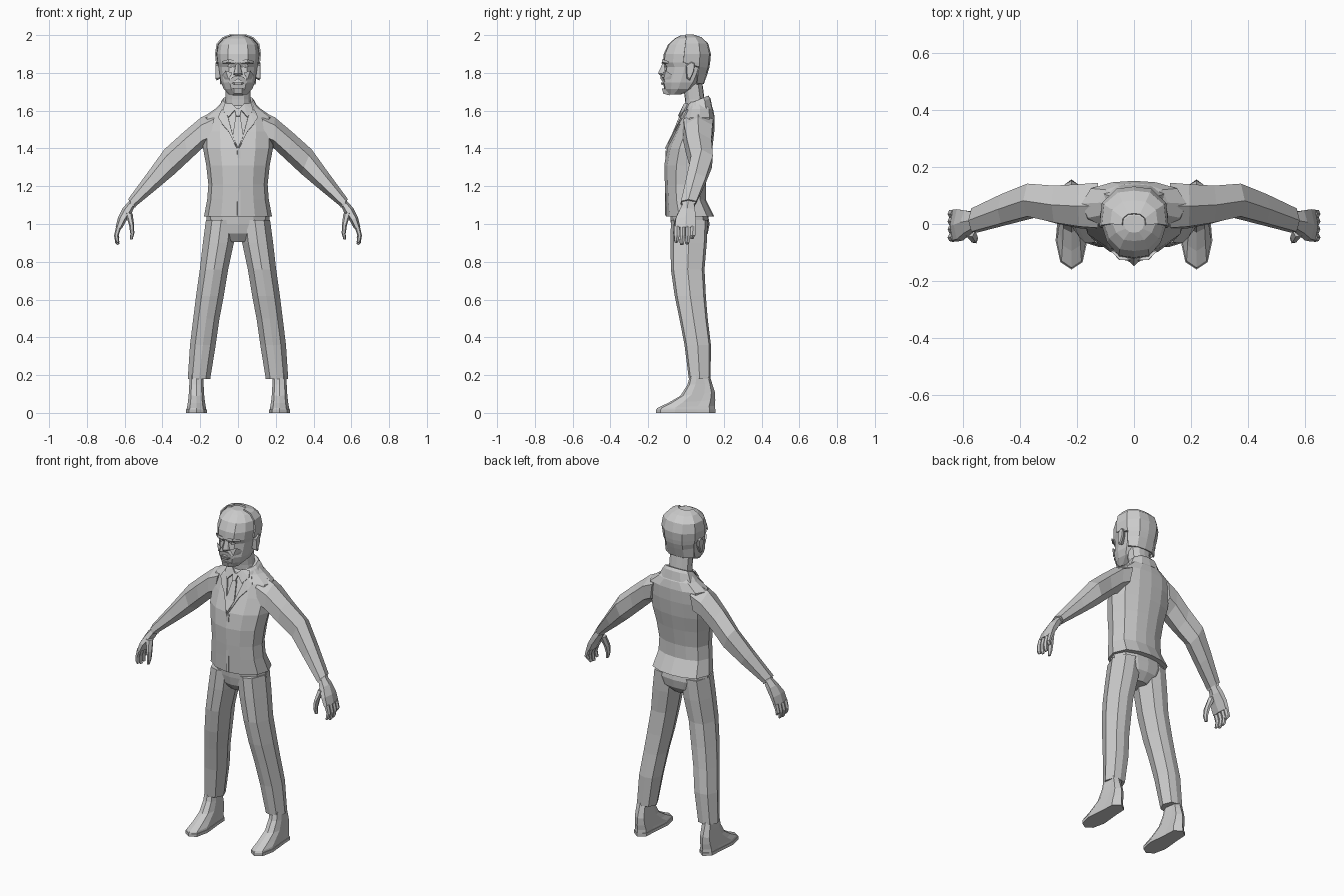
import bpy, bmesh, math
from mathutils import Vector
from mathutils.bvhtree import BVHTree

grey = bpy.data.materials.new("light grey")
grey.diffuse_color = (0.6, 0.6, 0.6, 1)


def finish(name, bm, mirror=False, thick=0):
    bmesh.ops.recalc_face_normals(bm, faces=bm.faces)
    me = bpy.data.meshes.new(name)
    bm.to_mesh(me)
    bm.free()
    me.materials.append(grey)
    ob = bpy.data.objects.new(name, me)
    bpy.context.collection.objects.link(ob)
    if thick:
        mod = ob.modifiers.new("thickness", 'SOLIDIFY')
        mod.thickness, mod.offset = thick, 0
    if mirror:
        ob.modifiers.new("mirror", 'MIRROR').use_mirror_merge = False
    return ob


def loft(name, rings, mirror=False, closed=True, thick=0):
    """Skin a list of equal-length point rings, capping the ends when closed."""
    bm = bmesh.new()
    rows = [[bm.verts.new(p) for p in r] for r in rings]
    n = len(rows[0])
    for a, b in zip(rows, rows[1:]):
        for i in range(n if closed else n - 1):
            j = (i + 1) % n
            bm.faces.new((a[i], a[j], b[j], b[i]))
    if closed:
        bm.faces.new(rows[0])
        bm.faces.new(rows[-1])
    return finish(name, bm, mirror, thick)


def section(prof, z, w, yf, yb, cx=0, tilt=0):
    """Horizontal ring from a half profile of (width, depth) fractions."""
    full = prof + [(-x, y) for x, y in prof[-2:0:-1]]
    return [(cx + x * w, yf + y * (yb - yf), z + tilt * (y - .5)) for x, y in full]


def limb(stations):
    """Six-sided rings from (top x, z), (bottom x, z), front y, back y."""
    out = []
    for (tx, tz), (bx, bz), yf, yb in stations:
        ring = []
        for t, v in ((0, .5), (.25, .04), (.75, 0), (1, .5), (.75, .96), (.25, 1)):
            ring.append((tx + (bx - tx) * t, yf + (yb - yf) * v, tz + (bz - tz) * t))
        out.append(ring)
    return out


BODY = [(0, 0), (.5, .07), (.88, .27), (1, .55), (.82, .85), (.42, .97), (0, 1)]
HEAD = [(0, 0), (.48, .03), (.84, .22), (1, .45), (.93, .78), (.5, .97), (0, 1)]

# jacket body
jacket = loft("jacket", [section(BODY, *s) for s in (
    (1.04, .18, -.105, .15), (1.13, .163, -.108, .105), (1.21, .157, -.112, .105),
    (1.31, .168, -.115, .122), (1.40, .185, -.10, .14), (1.49, .19, -.06, .15),
    (1.565, .185, -.027, .152), (1.61, .12, -.008, .143), (1.645, .085, .005, .12))])

# sleeves
loft("sleeve", limb([
    ((.12, 1.60), (.15, 1.42), -.02, .145), ((.195, 1.565), (.19, 1.40), -.015, .14),
    ((.29, 1.485), (.26, 1.335), .0, .135), ((.39, 1.395), (.335, 1.265), .022, .142),
    ((.48, 1.27), (.43, 1.185), -.002, .105), ((.583, 1.13), (.54, 1.095), -.03, .055)]), True)

# cuff and hand
loft("shirt_cuff", limb([((.572, 1.135), (.535, 1.105), -.025, .05),
                         ((.58, 1.115), (.545, 1.085), -.025, .05)]), True)
loft("palm", limb([((.578, 1.12), (.546, 1.095), -.018, .042),
                   ((.61, 1.085), (.562, 1.06), -.035, .048),
                   ((.635, 1.035), (.59, 1.02), -.058, .052),
                   ((.648, .985), (.615, .975), -.062, .05)]), True)
for k, (y, tip) in enumerate(((-.047, .90), (-.018, .888), (.01, .892), (.036, .92))):
    loft("finger_%d" % (k + 1), limb([
        ((.645, .99), (.618, .98), y - .014, y + .014),
        ((.656, .94), (.632, .94), y - .014, y + .013),
        ((.65, tip + .012), (.63, tip + .016), y - .016, y + .008),
        ((.64, tip), (.628, tip + .006), y - .014, y + .004)]), True)
loft("thumb", limb([((.60, 1.06), (.558, 1.055), -.045, .0),
                    ((.578, 1.0), (.55, .995), -.066, -.025),
                    ((.57, .95), (.549, .95), -.068, -.038),
                    ((.572, .918), (.558, .918), -.062, -.044)]), True)

# trousers
loft("trouser_seat", [section(BODY, *s) for s in (
    (.905, .055, -.035, .075), (.95, .14, -.07, .115), (1.0, .168, -.08, .125),
    (1.06, .165, -.085, .115))])
LEG = [(0, 0), (.6, .08), (1, .5), (.65, .93), (0, 1)]
loft("trouser_leg", [section(LEG, z, (b - a) / 2, f, k, (a + b) / 2) for z, a, b, f, k in (
    (.18, .147, .266, .015, .13), (.36, .118, .254, -.008, .132), (.5, .098, .237, -.035, .115),
    (.62, .075, .222, -.06, .105), (.76, .052, .202, -.08, .098), (.9, .022, .186, -.082, .11),
    (1.02, .008, .17, -.08, .115))], True)

# shoes: upper and flat sole
FOOT = [(0, 0), (.7, .08), (1, .32), (.8, .7), (.75, .9), (0, 1)]
loft("shoe", [section(FOOT, z, w, f, k, .22, t) for z, w, f, k, t in (
    (.018, .052, -.157, .155, 0), (.032, .05, -.152, .153, .012), (.06, .045, -.095, .155, .015),
    (.10, .041, -.03, .153, .02), (.15, .038, .008, .14, 0), (.2, .036, .022, .125, 0))], True)
loft("shoe_sole", [section(FOOT, z, .056, -.16, .157, .22) for z in (0, .018)], True)

# neck and collar band
loft("neck", [section(HEAD, *s) for s in (
    (1.58, .075, .0, .11), (1.66, .066, -.005, .098), (1.76, .066, -.02, .085))])
loft("collar_band", [section(HEAD, z, w, f, b, 0, t) for z, w, f, b, t in (
    (1.60, .115, -.015, .14, .03), (1.64, .092, -.012, .13, .05),
    (1.655, .08, .0, .118, .05))])

# head
skull_rows = ((1.685, .048, -.095, -.03), (1.715, .076, -.115, .05), (1.75, .09, -.122, .082),
              (1.80, .098, -.112, .105), (1.83, .102, -.108, .114), (1.855, .107, -.122, .118),
              (1.90, .112, -.118, .122), (1.95, .104, -.095, .108), (1.982, .075, -.06, .075),
              (1.997, .035, -.03, .03))
loft("head", [section(HEAD, *s) for s in skull_rows])

# hair: shell around the sides, back and crown
hair = []
for z, w, f, b in ((1.742, .094, -.05, .085),) + skull_rows[3:]:
    ring = section(HEAD, z + (.003 if z > 1.9 else 0), w + .006, f - .006, b + .006)
    first = 4 if z < 1.85 else 3
    strip = ring[first:13 - first]
    if first == 4:
        strip = [strip[0]] + strip + [strip[-1]]
    hair.append(strip)
loft("hair", hair, closed=False, thick=.008)

# ears
loft("ear", [[(x, y + dy * s, z + dz * s) for dy, dz in
              ((-.017, .03), (.012, .05), (.03, .04), (.026, 0), (.004, -.05), (-.012, -.04))]
             for x, y, z, s in ((.092, .012, 1.81, .8), (.112, .016, 1.81, 1), (.12, .018, 1.812, .85))], True)


# facial features as small faceted blocks
def block(name, pts, mirror=False):
    bm = bmesh.new()
    for p in pts:
        bm.verts.new(p)
    bmesh.ops.convex_hull(bm, input=bm.verts)
    return finish(name, bm, mirror)


block("nose", [(0, -.122, 1.855), (.01, -.112, 1.85), (-.01, -.112, 1.85), (0, -.148, 1.798),
               (.024, -.112, 1.79), (-.024, -.112, 1.79), (0, -.132, 1.783),
               (.02, -.128, 1.796), (-.02, -.128, 1.796)])
block("brow", [(.012, -.129, 1.85), (.014, -.126, 1.866), (.05, -.126, 1.872), (.052, -.126, 1.856),
               (.085, -.092, 1.862), (.084, -.092, 1.85), (.05, -.10, 1.86)], True)
block("eye", [(.02, -.112, 1.835), (.038, -.115, 1.844), (.06, -.104, 1.836),
              (.038, -.115, 1.827), (.038, -.095, 1.835)], True)
block("cheek", [(.03, -.122, 1.80), (.065, -.108, 1.812), (.082, -.075, 1.79),
                (.05, -.118, 1.765), (.04, -.09, 1.78), (.07, -.08, 1.765)], True)
block("moustache", [(0, -.136, 1.785), (0, -.134, 1.768), (.03, -.126, 1.778), (.052, -.112, 1.75),
                    (.042, -.116, 1.742), (0, -.11, 1.775)], True)
block("lower_lip", [(x * s, y, z) for s in (1, -1) for x, y, z in
                    ((.035, -.118, 1.748), (.02, -.133, 1.75), (.018, -.13, 1.736), (.02, -.10, 1.742))])
block("chin", [(x * s, y, z) for s in (1, -1) for x, y, z in
               ((.035, -.108, 1.715), (.02, -.128, 1.718), (.02, -.12, 1.69), (.03, -.085, 1.68))])

# plates laid on the chest: lapels, collar points, tie, front edge
bm = bmesh.new()
bm.from_mesh(jacket.data)
chest = BVHTree.FromBMesh(bm)
bm.free()


def plate(name, outline, lift, mirror=False):
    bm = bmesh.new()
    vs = []
    for x, z in outline:
        hit = chest.ray_cast(Vector((x, -1, z)), Vector((0, 1, 0)))[0]
        vs.append(bm.verts.new((x, (hit.y if hit else 0) - lift, z)))
    bm.faces.new(vs)
    bmesh.ops.triangulate(bm, faces=bm.faces)
    return finish(name, bm, mirror, .008)


plate("lapel", [(.004, 1.395), (.05, 1.49), (.085, 1.53), (.075, 1.55), (.105, 1.565),
                (.085, 1.605), (.062, 1.60), (.035, 1.50)], .005, True)
plate("collar_point", [(.008, 1.612), (.05, 1.565), (.08, 1.60), (.07, 1.635), (.03, 1.635)], .014, True)
plate("tie_blade", [(0, 1.40), (.028, 1.465), (.012, 1.575), (-.012, 1.575), (-.028, 1.465)], .008)
plate("tie_knot", [(-.01, 1.57), (.01, 1.57), (.02, 1.61), (-.02, 1.61)], .016)
plate("jacket_front_edge", [(-.004, 1.045), (.012, 1.045), (.012, 1.39), (-.004, 1.39)], .003)
